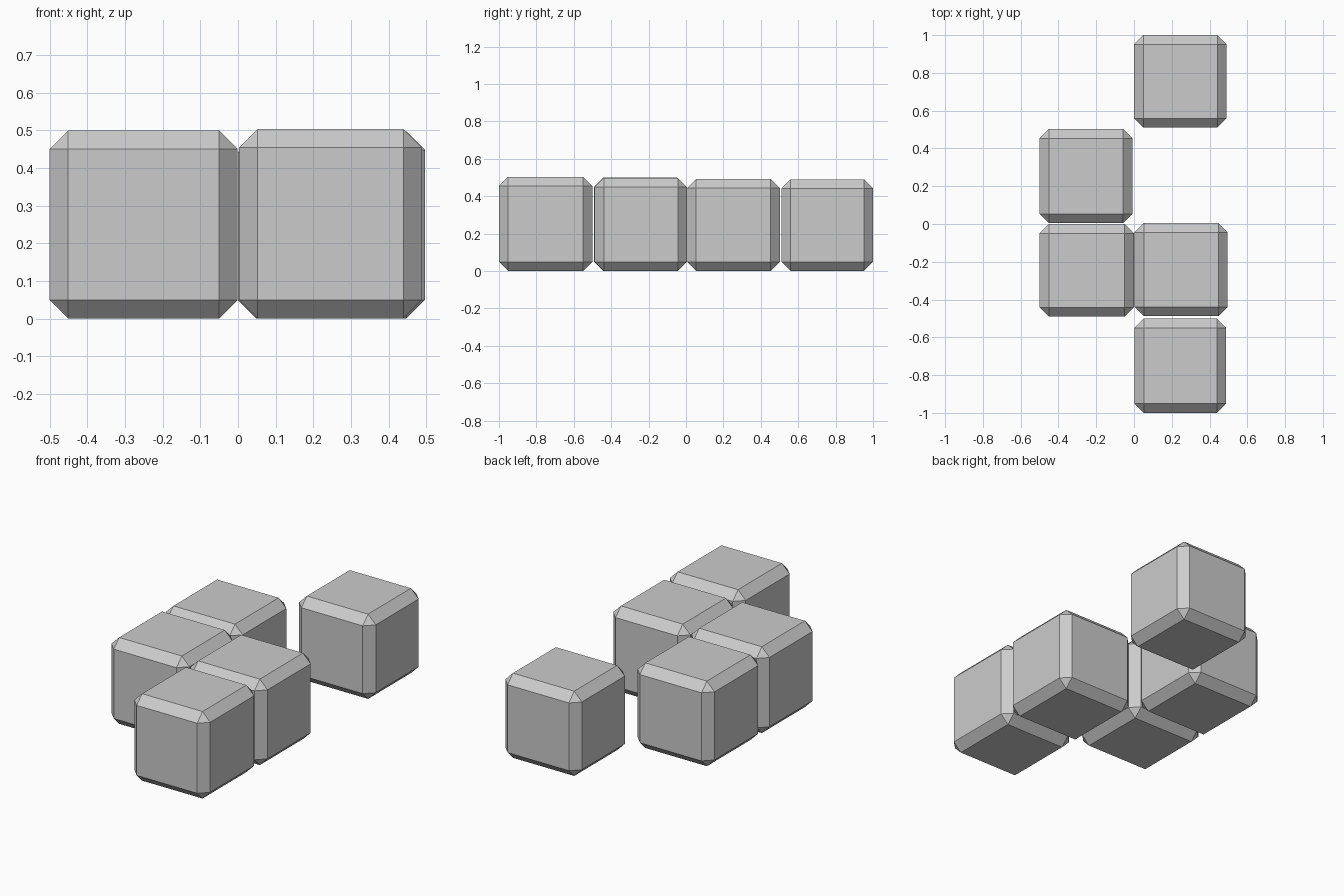
import bpy, bmesh

if "Cube" in bpy.data.objects:
    bpy.data.objects.remove(bpy.data.objects["Cube"])

CHAMFER = 0.049


def block(name, x, y, top):
    """Chamfered cube spanning the x and y ranges, resting on the ground."""
    bm = bmesh.new()
    bmesh.ops.create_cube(bm, size=1)
    for v in bm.verts:
        v.co.x = (x[0] + x[1]) / 2 + v.co.x * (x[1] - x[0])
        v.co.y = (y[0] + y[1]) / 2 + v.co.y * (y[1] - y[0])
        v.co.z = (v.co.z + 0.5) * top
    # flat bevel on every edge, leaving triangular corners
    bmesh.ops.bevel(bm, geom=bm.edges[:], offset=CHAMFER, offset_type='OFFSET',
                    segments=1, profile=0.5, affect='EDGES')
    mesh = bpy.data.meshes.new(name)
    bm.to_mesh(mesh)
    bm.free()
    bpy.context.collection.objects.link(bpy.data.objects.new(name, mesh))


# Front pair, middle pair and the separate rear block
block("front_right_block", (0.003, 0.488), (-1.0, -0.501), 0.503)
block("middle_right_block", (0.003, 0.496), (-0.488, 0.005), 0.497)
block("middle_left_block", (-0.5, -0.001), (-0.491, 0.0), 0.499)
block("rear_left_block", (-0.5, -0.008), (0.005, 0.502), 0.492)
block("far_rear_block", (0.0, 0.49), (0.51, 1.0), 0.49)
